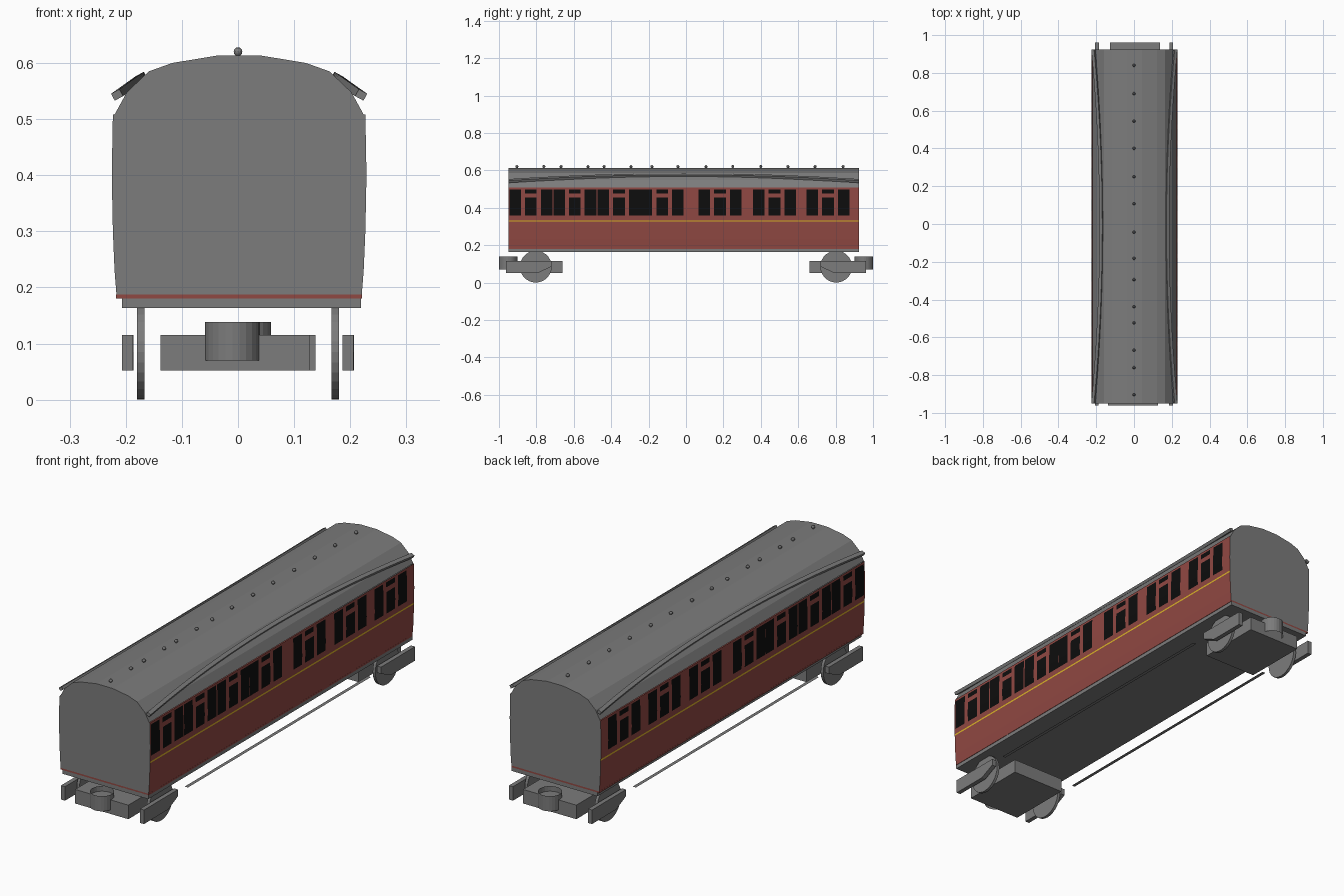
import bpy, bmesh, math

if "Cube" in bpy.data.objects:
    bpy.data.objects.remove(bpy.data.objects["Cube"], do_unlink=True)


def material(name, rgb):
    m = bpy.data.materials.new(name)
    m.use_nodes = True
    m.diffuse_color = (*rgb, 1)
    m.node_tree.nodes["Principled BSDF"].inputs["Base Color"].default_value = (*rgb, 1)
    return m


GREY = material("grey", (0.2, 0.2, 0.2))
RED = material("dark_red", (0.28, 0.065, 0.055))
BLACK = material("window_black", (0.004, 0.004, 0.004))
GOLD = material("gold_line", (0.7, 0.45, 0.02))


def build(name, verts, faces, mats, indices=None):
    me = bpy.data.meshes.new(name)
    me.from_pydata(verts, [], faces)
    for m in mats:
        me.materials.append(m)
    if indices:
        me.polygons.foreach_set("material_index", indices)
    ob = bpy.data.objects.new(name, me)
    bpy.context.collection.objects.link(ob)
    return ob


def from_bmesh(name, bm, mat):
    bmesh.ops.recalc_face_normals(bm, faces=bm.faces[:])
    ob = build(name, [], [], [mat])
    bm.to_mesh(ob.data)
    bm.free()
    return ob


def prism(name, points, axis, lo, hi, mat):
    """Extrude a closed outline along x (points are y, z) or y (points are x, z)."""
    bm = bmesh.new()
    place = (lambda p, d: (d, *p)) if axis == "x" else (lambda p, d: (p[0], d, p[1]))
    a = [bm.verts.new(place(p, lo)) for p in points]
    b = [bm.verts.new(place(p, hi)) for p in points]
    bm.faces.new(a)
    bm.faces.new(b)
    for i in range(len(a)):
        j = (i + 1) % len(a)
        bm.faces.new((a[i], a[j], b[j], b[i]))
    return from_bmesh(name, bm, mat)


def box(name, x, y, z, mat):
    return prism(name, [(x[0], z[0]), (x[1], z[0]), (x[1], z[1]), (x[0], z[1])],
                 "y", *y, mat)


FRONT, BACK, SHIFT = -0.95, 0.925, 0.002
WALL = [(0.218, 0.18), (0.222, 0.23), (0.225, 0.3), (0.227, 0.4), (0.225, 0.508)]
ROOF = [(0.222, 0.508), (0.2, 0.548), (0.161, 0.585), (0.119, 0.6), (0.04, 0.613)]


def wall_x(z):
    for (x0, z0), (x1, z1) in zip(WALL, WALL[1:]):
        if z <= z1:
            return x0 + (x1 - x0) * (z - z0) / (z1 - z0)
    return WALL[-1][0]


# Windows: seven bays, each a door light between two tall windows
DOORS = (-0.829, -0.594, -0.358, -0.128, 0.182, 0.473, 0.759)
SILL, HEAD, BAR_LOW, BAR_HIGH = 0.358, 0.498, 0.455, 0.476
STRIPE = (0.326, 0.333)
windows = [(d + k * 0.0835 - 0.031, d + k * 0.0835 + 0.031, k == 0)
           for d in DOORS for k in (-1, 0, 1)]


def wall_colour(y, z):
    if STRIPE[0] < z < STRIPE[1]:
        return 2
    for lo, hi, door in windows:
        if lo < y < hi and SILL < z < HEAD and not (door and BAR_LOW < z < BAR_HIGH):
            return 1
    return 0


# Side walls: a grid cut along the window and stripe edges
ys = sorted({FRONT, BACK, *(w[0] for w in windows), *(w[1] for w in windows)})
zs = sorted({z for _, z in WALL} | {SILL, HEAD, BAR_LOW, BAR_HIGH, *STRIPE})
for side, label in ((1, "left"), (-1, "right")):
    verts = [(side * wall_x(z) + SHIFT, y, z) for z in zs for y in ys]
    faces, colours, n = [], [], len(ys)
    for r in range(len(zs) - 1):
        for c in range(n - 1):
            i = r * n + c
            quad = (i, i + 1, i + n + 1, i + n)
            faces.append(quad[::side])
            colours.append(wall_colour((ys[c] + ys[c + 1]) / 2, (zs[r] + zs[r + 1]) / 2))
    build(label + "_side_wall", verts, faces, [RED, BLACK, GOLD], colours)

# Roof, end panels, lower red strip and underframe
arch = [(x + SHIFT, z) for x, z in ROOF] + [(SHIFT - x, z) for x, z in ROOF[::-1]]
prism("roof", arch, "y", FRONT, BACK, GREY)
half = [(wall_x(0.187), 0.187)] + WALL[1:] + ROOF
outline = [(x + SHIFT, z) for x, z in half] + [(SHIFT - x, z) for x, z in half[::-1]]
for label, y, step in (("front", FRONT, 1), ("back", BACK, -1)):
    build(label + "_end_panel", [(x, y, z) for x, z in outline],
          [tuple(range(len(outline)))[::step]], [GREY])
box("lower_strip", (-0.217, 0.221), (FRONT, BACK), (0.18, 0.187), RED)
box("underframe", (-0.207, 0.219), (FRONT, BACK), (0.163, 0.181), GREY)

# Curved rain strips on the roof shoulders
for side, label in ((1, "left"), (-1, "right")):
    bm = bmesh.new()
    rings, steps = [], 24
    ux, uz = 0.876, -0.482
    for i in range(steps + 1):
        t = 2 * i / steps - 1
        cx, cz = 0.174 + 0.0435 * t * t, 0.574 - 0.031 * t * t
        ring = []
        for a, b in ((-1, -1), (1, -1), (1, 1), (-1, 1)):
            a, b = a * 0.0085, b * 0.007
            ring.append(bm.verts.new((side * (cx + a * ux - b * uz) + SHIFT,
                                      (FRONT + BACK) / 2 + t * (BACK - FRONT) / 2,
                                      cz + a * uz + b * ux)))
        rings.append(ring)
    for p, q in zip(rings, rings[1:]):
        for k in range(4):
            bm.faces.new((p[k], p[k - 1], q[k - 1], q[k]))
    bm.faces.new(rings[0])
    bm.faces.new(rings[-1])
    from_bmesh(label + "_rain_strip", bm, GREY)

# Ball vents along the ridge
VENTS = (-0.904, -0.76, -0.668, -0.524, -0.438, -0.294, -0.182,
         -0.043, 0.107, 0.25, 0.4, 0.545, 0.69, 0.84)
for y in VENTS:
    bpy.ops.mesh.primitive_uv_sphere_add(segments=10, ring_count=6, radius=0.008,
                                         location=(0, y, 0.62))
    vent = bpy.context.object
    vent.name = "roof_vent"
    vent.data.materials.append(GREY)
    bpy.ops.object.shade_smooth_by_angle()

# Bogies: the back one is the front one turned half round
for turn, label in ((1, "front"), (-1, "back")):
    parts = [box(label + "_bogie_block", (-0.138, 0.127), (-0.96, -0.66),
                 (0.052, 0.115), GREY)]
    frame = [(-0.962, 0.052), (-0.79, 0.052), (-0.72, 0.085), (-0.72, 0.115), (-0.962, 0.115)]
    wheel = [(-0.803 + 0.085 * math.cos(k * math.tau / 28),
              0.085 + 0.085 * math.sin(k * math.tau / 28)) for k in range(28)]
    for lo, hi in ((-0.207, -0.187), (0.186, 0.206)):
        parts.append(prism(label + "_bogie_frame", frame, "x", lo, hi, GREY))
    for lo, hi in ((-0.18, -0.167), (0.167, 0.18)):
        parts.append(prism(label + "_wheel", wheel, "x", lo, hi, GREY))
    # Open coupling ring
    bpy.ops.mesh.primitive_cylinder_add(vertices=24, radius=0.049, depth=0.068,
                                        end_fill_type="NOTHING",
                                        location=(-0.01, -0.951, 0.104))
    ring = bpy.context.object
    ring.name = label + "_coupling_ring"
    ring.data.materials.append(GREY)
    parts.append(ring)
    for ob in parts:
        if turn < 0:
            ob.rotation_euler.z = math.pi
            ob.location.x, ob.location.y = -ob.location.x, -ob.location.y

# Flat step boards between the bogies
for side, label in ((1, "left"), (-1, "right")):
    build(label + "_step_board",
          [(side * x, y, 0.097) for x, y in
           ((0.19, -0.65), (0.206, -0.65), (0.206, 0.65), (0.19, 0.65))],
          [(0, 1, 2, 3)[::side]], [GREY])
